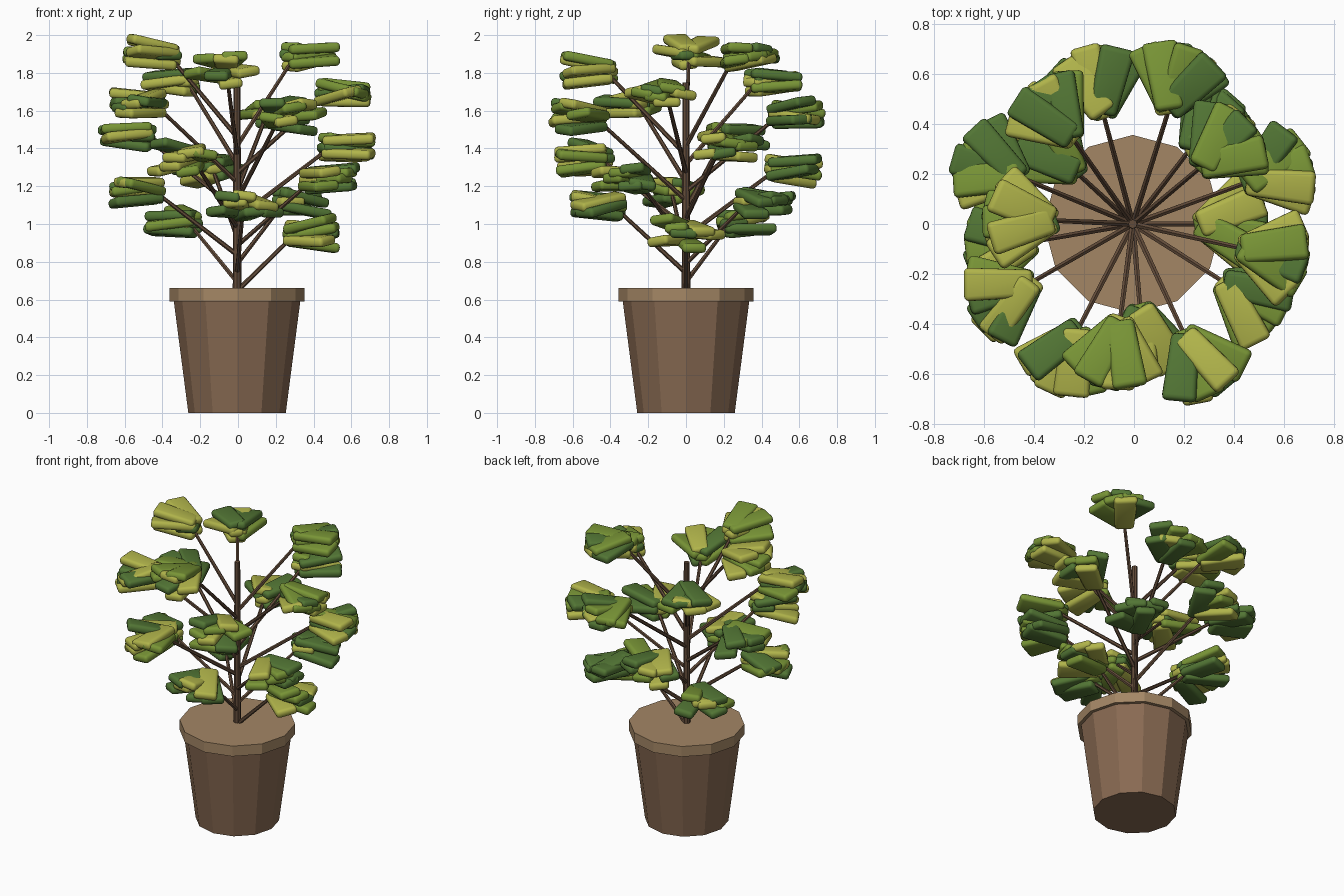
import bpy, bmesh, math, random
from mathutils import Matrix, Vector

if "Cube" in bpy.data.objects:
    bpy.data.objects.remove(bpy.data.objects["Cube"])

random.seed(11)


def material(name, rgb):
    m = bpy.data.materials.new(name)
    m.diffuse_color = (*rgb, 1)
    m.use_nodes = True
    m.node_tree.nodes["Principled BSDF"].inputs["Base Color"].default_value = m.diffuse_color
    return m


POT = material("clay", (0.25, 0.145, 0.085))
RIM = material("light_clay", (0.37, 0.24, 0.13))
BARK = material("bark", (0.125, 0.072, 0.042))
GREENS = [material("leaf_dark", (0.085, 0.18, 0.035)),
          material("leaf_mid", (0.19, 0.30, 0.037)),
          material("leaf_light", (0.44, 0.46, 0.07))]
AXIS_X = -0.005     # the stem stands slightly left of the centre


def make_object(name, bm, mats):
    bmesh.ops.recalc_face_normals(bm, faces=bm.faces)
    mesh = bpy.data.meshes.new(name)
    bm.to_mesh(mesh)
    bm.free()
    for m in mats:
        mesh.materials.append(m)
    ob = bpy.data.objects.new(name, mesh)
    ob.location.x = AXIS_X
    bpy.context.collection.objects.link(ob)
    return ob


def rod(name, a, b, r1, r2, sides, mat):
    """Tapered prism running from point a to point b."""
    a, b = Vector(a), Vector(b)
    d = b - a
    bm = bmesh.new()
    turn = d.to_track_quat('Z', 'Y').to_matrix().to_4x4()
    bmesh.ops.create_cone(bm, cap_ends=True, segments=sides, radius1=r1, radius2=r2,
                          depth=d.length, matrix=Matrix.Translation((a + b) / 2) @ turn)
    return make_object(name, bm, [mat])


def add_leaf(bm, matrix, length, width, thick, colour):
    """Rounded slab along +x, a little wider at its outer end."""
    leaf = bmesh.new()
    bmesh.ops.create_cube(leaf, size=1)
    for v in leaf.verts:
        outer = v.co.x > 0
        v.co = ((v.co.x + 0.5) * length, v.co.y * width * (1 if outer else 0.8), v.co.z * thick)
    bmesh.ops.bevel(leaf, geom=leaf.edges[:], offset=thick * 0.4, segments=3,
                    profile=0.5, affect='EDGES')
    leaf.transform(matrix)
    for f in leaf.faces:
        f.material_index = colour
    tmp = bpy.data.meshes.new("tmp")
    leaf.to_mesh(tmp)
    leaf.free()
    bm.from_mesh(tmp)
    bpy.data.meshes.remove(tmp)


# Twelve-sided pot, rim and trunk
rod("pot", (0, 0, 0), (0, 0, 0.6), 0.258, 0.336, 12, POT)
rod("pot_rim", (0, 0, 0.59), (0, 0, 0.66), 0.357, 0.357, 12, RIM)
rod("trunk", (0, 0, 0.64), (0, 0, 1.75), 0.023, 0.018, 8, BARK)

# Branches in a golden-angle spiral, each ending in a fan of leaves
RAISE = {2: 0.03, 10: 0.04, 16: 0.02, 17: -0.03}
for k in range(18):
    ang = math.radians(137.5 * k)
    reach = 0.55 + 0.225 * math.sin(math.pi * k / 18.5)
    tip_r = reach - 0.275
    tip_z = 0.945 + 0.0575 * k + RAISE.get(k, 0)
    out = Vector((math.cos(ang), math.sin(ang), 0))
    tip = out * tip_r + Vector((0, 0, tip_z))
    rod(f"branch_{k + 1}", (0, 0, 0.645 + 0.048 * k), tip + out * 0.03, 0.013, 0.01, 6, BARK)

    bm = bmesh.new()
    yaws = [-36, 14, -10, 36, -26, 22, 2]
    lifts = [-0.03, -0.045, 0.0, 0.01, 0.04, 0.045, 0.02]
    for yaw, lift in zip(yaws, lifts):
        yaw = ang + math.radians(yaw + random.uniform(-6, 6))
        pitch = math.radians(random.uniform(-13, 13))
        roll = math.radians(random.uniform(-10, 10))
        lift += 0.05 * math.sin(pitch)      # keeps tilted leaves inside the cluster height
        place = (Matrix.Translation(tip + Vector((0, 0, lift)))
                 @ Matrix.Rotation(yaw, 4, 'Z') @ Matrix.Rotation(pitch, 4, 'Y')
                 @ Matrix.Rotation(roll, 4, 'X') @ Matrix.Translation((-0.01, 0, 0)))
        add_leaf(bm, place, random.uniform(0.265, 0.285), random.uniform(0.125, 0.15), 0.052,
                 random.randrange(3))
    # short leaf sitting over the branch tip
    add_leaf(bm, Matrix.Translation(tip - out * 0.03)
             @ Matrix.Rotation(ang + random.uniform(-0.5, 0.5), 4, 'Z'),
             0.14, 0.11, 0.05, random.randrange(3))
    make_object(f"leaf_cluster_{k + 1}", bm, GREENS)

for ob in bpy.context.scene.objects:
    if ob.name.startswith("leaf_cluster"):
        ob.select_set(True)
        bpy.context.view_layer.objects.active = ob
bpy.ops.object.shade_smooth_by_angle(angle=math.radians(40))
